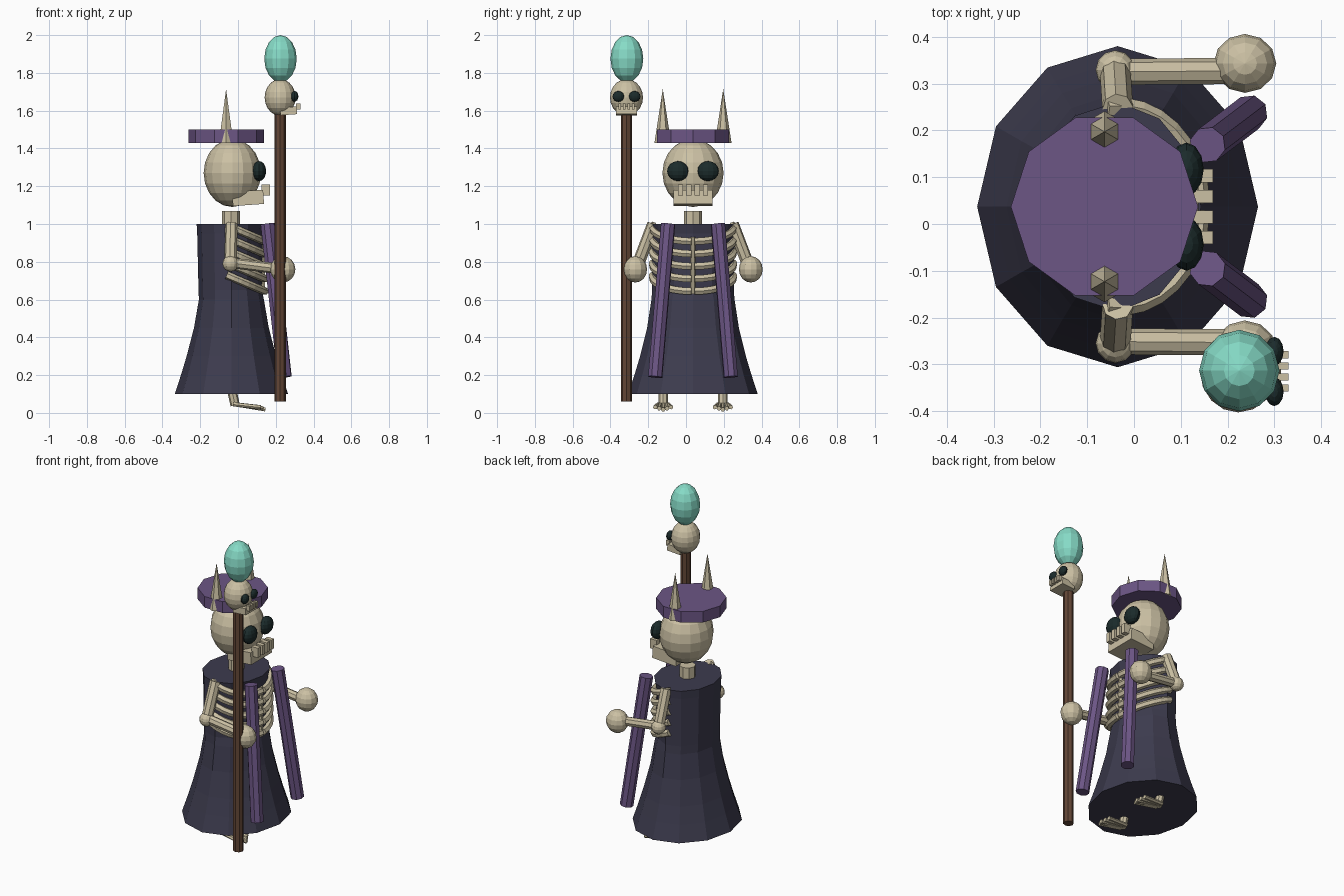
import bpy
import bmesh
from math import sin, cos, pi, radians
from mathutils import Matrix, Vector

if "Cube" in bpy.data.objects:
    bpy.data.objects.remove(bpy.data.objects["Cube"])

MID = 0.037  # y of the body's plane of symmetry


def material(name, rgb):
    m = bpy.data.materials.new(name)
    m.use_nodes = True
    m.diffuse_color = (*rgb, 1)
    m.node_tree.nodes["Principled BSDF"].inputs["Base Color"].default_value = (*rgb, 1)
    return m


BONE = material("bone", (0.60, 0.53, 0.37))
ROBE = material("dark_slate_cloth", (0.046, 0.044, 0.076))
PURPLE = material("purple_cloth", (0.15, 0.092, 0.235))
WOOD = material("brown_wood", (0.125, 0.062, 0.037))
GEM = material("turquoise_gem", (0.24, 0.71, 0.57))
SOCKET = material("black_teal", (0.011, 0.024, 0.024))


def finish(name, bm, mat):
    bmesh.ops.recalc_face_normals(bm, faces=bm.faces)
    me = bpy.data.meshes.new(name)
    bm.to_mesh(me)
    bm.free()
    me.materials.append(mat)
    ob = bpy.data.objects.new(name, me)
    bpy.context.collection.objects.link(ob)
    return ob


def ball(name, at, radii, mat, segs=12, rings=8):
    bm = bmesh.new()
    bmesh.ops.create_uvsphere(bm, u_segments=segs, v_segments=rings, radius=1)
    bmesh.ops.transform(bm, verts=bm.verts,
                        matrix=Matrix.Translation(at) @ Matrix.Diagonal((*radii, 1)))
    return finish(name, bm, mat)


def rod(name, a, b, r1, mat, r2=None, sides=8, turn=0):
    a, b = Vector(a), Vector(b)
    bm = bmesh.new()
    bmesh.ops.create_cone(bm, cap_ends=True, segments=sides, radius1=r1,
                          radius2=r1 if r2 is None else r2, depth=(b - a).length)
    rot = Vector((0, 0, 1)).rotation_difference(b - a).to_matrix().to_4x4()
    bmesh.ops.transform(bm, verts=bm.verts, matrix=Matrix.Translation((a + b) / 2)
                        @ rot @ Matrix.Rotation(turn, 4, 'Z'))
    return finish(name, bm, mat)


def box(name, at, size, mat, tilt=0):
    bm = bmesh.new()
    bmesh.ops.create_cube(bm, size=1)
    bmesh.ops.transform(bm, verts=bm.verts, matrix=Matrix.Translation(at)
                        @ Matrix.Rotation(tilt, 4, 'Y') @ Matrix.Diagonal((*size, 1)))
    return finish(name, bm, mat)


# Skull with sockets, jaw and teeth, facing +x
def skull(prefix, centre, s):
    c = Vector(centre)
    ball(prefix + "_cranium", c, Vector((0.152, 0.162, 0.18)) * s, BONE, 16, 10)
    for i, side in enumerate((-1, 1)):
        ball(f"{prefix}_eye_socket_{i}", c + Vector((0.142, 0.08 * side, 0.01)) * s,
             Vector((0.037, 0.057, 0.053)) * s, SOCKET)
    box(prefix + "_jaw", c + Vector((0.083, 0, -0.132)) * s,
        Vector((0.165, 0.205, 0.075)) * s, BONE, radians(-4))
    for i in range(4):
        box(f"{prefix}_tooth_{i}", c + Vector((0.176, (i - 1.5) * 0.044, -0.09)) * s,
            Vector((0.045, 0.028, 0.06)) * s, BONE)


# Robe: stacked elliptical rings, tucked in at the front of the chest
def robe():
    rings = [(0.1, 0.30, 0.343, 1), (0.2, 0.267, 0.31, 1), (0.3, 0.237, 0.28, 1),
             (0.45, 0.198, 0.243, 1), (0.6, 0.172, 0.22, 1), (0.65, 0.174, 0.216, 0.93),
             (0.95, 0.181, 0.22, 0.93), (1.0, 0.184, 0.224, 0.97)]
    bm = bmesh.new()
    loops = []
    for z, rx, ry, tuck in rings:
        loop = []
        for k in range(12):
            a = k * pi / 6
            f = tuck if cos(a) > 0.1 else 1
            loop.append(bm.verts.new((-0.035 + rx * f * cos(a), MID + ry * f * sin(a), z)))
        loops.append(loop)
    for lo, hi in zip(loops, loops[1:]):
        for k in range(12):
            n = (k + 1) % 12
            bm.faces.new((lo[k], lo[n], hi[n], hi[k]))
    bm.faces.new(loops[0])
    bm.faces.new(loops[-1])
    finish("robe", bm, ROBE)


# Rib: a swept half hoop that slopes down toward the breastbone
def rib(name, z, side):
    cu = bpy.data.curves.new(name, 'CURVE')
    cu.dimensions = '3D'
    cu.bevel_depth = 0.021
    cu.bevel_resolution = 1
    cu.use_fill_caps = True
    sp = cu.splines.new('POLY')
    n = 9
    sp.points.add(n - 1)
    for i, p in enumerate(sp.points):
        a = radians(2 + i * 96 / (n - 1))
        p.co = (-0.035 + 0.177 * cos(a), MID + side * 0.214 * sin(a),
                z + 0.075 * (1 - cos(a)), 1)
    sp.use_smooth = False
    cu.materials.append(BONE)
    bpy.context.collection.objects.link(bpy.data.objects.new(name, cu))


robe()
for i in range(5):
    for j, side in enumerate((-1, 1)):
        rib(f"rib_{i}_{j}", 0.908 - i * 0.066, side)
rod("breastbone", (0.132, MID, 0.63), (0.132, MID, 0.93), 0.012, BONE, sides=6)

# Head, neck and hat
rod("neck", (-0.037, MID, 0.98), (-0.037, MID, 1.07), 0.047, BONE)
skull("head", (-0.03, MID, 1.27), 1)
rod("hat", (-0.063, MID, 1.43), (-0.063, MID, 1.5), 0.2, PURPLE, sides=10, turn=pi / 10)

# Paired parts on both sides of the body
for i, side in enumerate((-1, 1)):
    def at(x, dy, z):
        return (x, MID + side * dy, z)

    rod(f"horn_{i}", at(-0.063, 0.16, 1.43), at(-0.063, 0.16, 1.715), 0.044, BONE, 0, 6)
    rod(f"sash_{i}", at(0.157, 0.132, 1.0), at(0.247, 0.2, 0.19), 0.039, PURPLE)
    rod(f"upper_arm_{i}", at(-0.035, 0.21, 1.0), at(-0.04, 0.29, 0.79), 0.033, BONE)
    ball(f"elbow_{i}", at(-0.04, 0.292, 0.79), (0.042, 0.042, 0.042), BONE)
    rod(f"forearm_{i}", at(-0.04, 0.288, 0.795), at(0.235, 0.29, 0.76), 0.028, BONE)
    ball(f"hand_{i}", at(0.237, 0.306, 0.76), (0.067, 0.063, 0.07), BONE)
    rod(f"shin_{i}", at(-0.035, 0.158, 0.13), at(-0.015, 0.158, 0.04), 0.025, BONE)
    for t in range(5):
        k = t - 2
        reach = 0.145 - 0.012 * abs(k)
        rod(f"toe_{i}_{t}", at(-0.025, 0.158 + 0.012 * k, 0.046),
            at(reach, 0.158 + 0.021 * k, 0.018 + 0.006 * abs(k)), 0.012, BONE, sides=6)

# Staff topped with a small skull and a gem
rod("staff", (0.223, -0.315, 0.06), (0.223, -0.315, 1.62), 0.03, WOOD)
skull("staff_skull", (0.223, -0.315, 1.67), 0.54)
ball("staff_gem", (0.225, -0.313, 1.875), (0.086, 0.087, 0.125), GEM)
